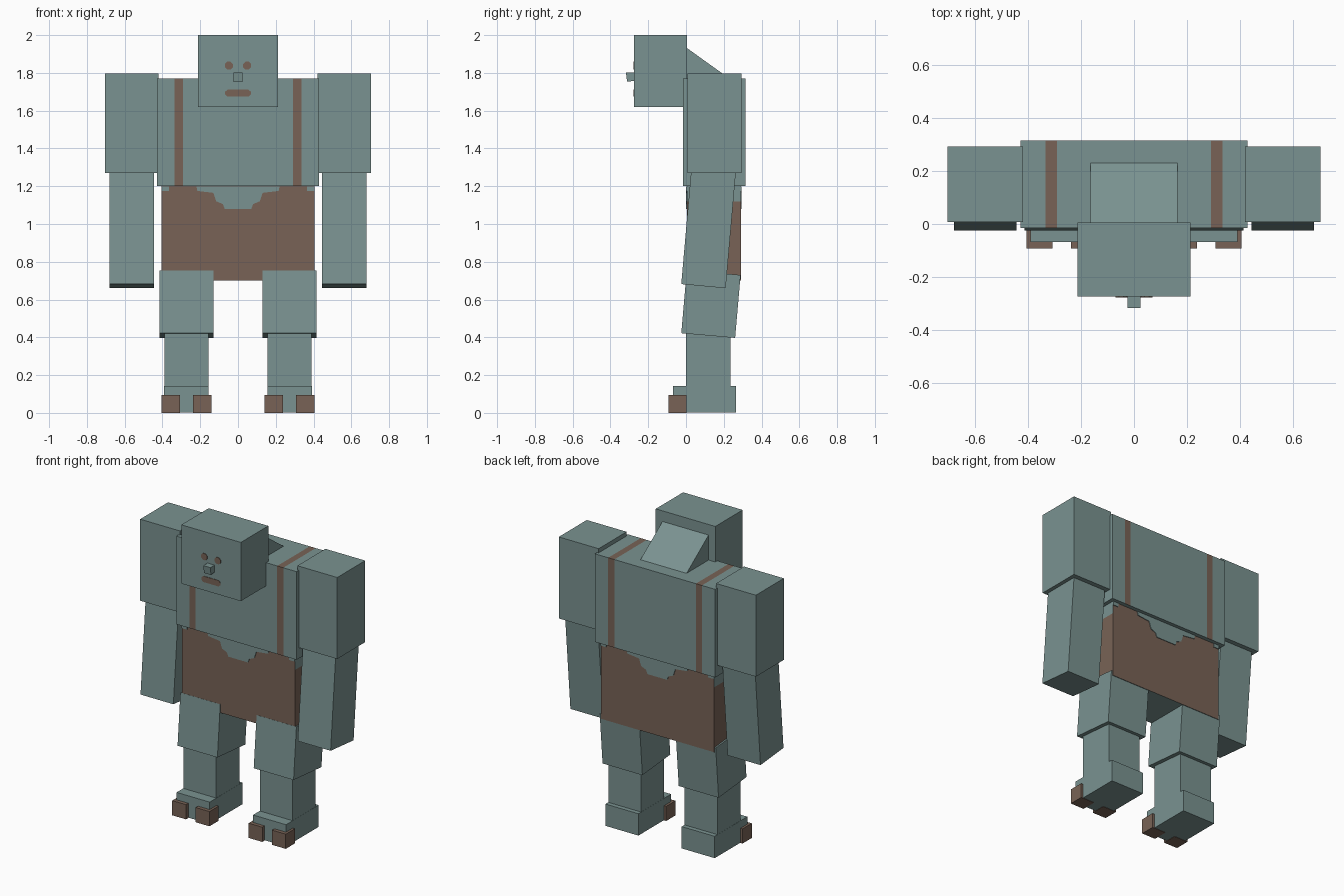
import bpy, bmesh, math
from mathutils import Vector

if "Cube" in bpy.data.objects:
    bpy.data.objects.remove(bpy.data.objects["Cube"])


def material(name, rgb):
    m = bpy.data.materials.new(name)
    m.diffuse_color = (*rgb, 1)
    m.use_nodes = True
    m.node_tree.nodes["Principled BSDF"].inputs["Base Color"].default_value = m.diffuse_color
    return m


TEAL = material("grey_teal", (0.195, 0.290, 0.282))
BROWN = material("leather_brown", (0.188, 0.124, 0.093))


def finish(name, bm, *mats):
    bmesh.ops.recalc_face_normals(bm, faces=bm.faces)
    me = bpy.data.meshes.new(name)
    bm.to_mesh(me)
    bm.free()
    for m in mats:
        me.materials.append(m)
    ob = bpy.data.objects.new(name, me)
    bpy.context.collection.objects.link(ob)
    return ob


def prism_bm(pts, axis, a, b):
    """Extrude a flat outline along x (outline in y,z) or y (outline in x,z)."""
    bm = bmesh.new()
    place = (lambda p, t: (t, p[0], p[1])) if axis == "x" else (lambda p, t: (p[0], t, p[1]))
    f = bm.faces.new([bm.verts.new(place(p, a)) for p in pts])
    r = bmesh.ops.extrude_face_region(bm, geom=[f])
    shift = Vector((b - a, 0, 0)) if axis == "x" else Vector((0, b - a, 0))
    bmesh.ops.translate(bm, verts=[v for v in r["geom"] if isinstance(v, bmesh.types.BMVert)], vec=shift)
    return bm


def prism(name, pts, axis, a, b, mat):
    return finish(name, prism_bm(pts, axis, a, b), mat)


def box_bm(x, y, z):
    return prism_bm([(y[0], z[0]), (y[1], z[0]), (y[1], z[1]), (y[0], z[1])], "x", *x)


def box(name, x, y, z, mat=TEAL):
    return finish(name, box_bm(x, y, z), mat)


def ellipse(cx, cz, rx, rz, n):
    return [(cx + rx * math.cos((i + .5) * math.tau / n),
             cz + rz * math.sin((i + .5) * math.tau / n)) for i in range(n)]


# Head, nose and sloping neck
box("head", (-0.213, 0.213), (-0.275, 0.005), (1.62, 2.0))
prism("nose", [(-0.318, 1.803), (-0.312, 1.753), (-0.265, 1.759), (-0.265, 1.803)], "x", -0.025, 0.025, TEAL)
prism("neck", [(0.0, 1.935), (0.23, 1.77), (0.15, 1.66), (-0.08, 1.825)], "x", -0.165, 0.165, TEAL)

# Painted face
for s, side in ((-1, "left"), (1, "right")):
    prism("eye_" + side, ellipse(s * 0.048, 1.838, 0.023, 0.023, 8), "y", -0.278, -0.272, BROWN)
prism("mouth", [(-0.068, 1.685), (-0.055, 1.674), (0.055, 1.674), (0.068, 1.685),
                (0.068, 1.70), (0.055, 1.712), (-0.055, 1.712), (-0.068, 1.70)], "y", -0.278, -0.272, BROWN)

# Chest with straps cut into front, top and back
bm = box_bm((-0.43, 0.43), (-0.016, 0.316), (1.20, 1.77))
for cut in (-0.335, -0.292, 0.292, 0.335):
    bmesh.ops.bisect_plane(bm, geom=bm.verts[:] + bm.edges[:] + bm.faces[:],
                           plane_co=(cut, 0, 0), plane_no=(1, 0, 0))
for f in bm.faces:
    c = f.calc_center_median()
    f.material_index = int(0.292 < abs(c.x) < 0.335 and c.z > 1.21)
finish("chest", bm, TEAL, BROWN)

# Trousers: brown walls, bare band high on the sides, plain underside
bm = box_bm((-0.405, 0.405), (0.005, 0.29), (0.70, 1.20))
bmesh.ops.bisect_plane(bm, geom=bm.verts[:] + bm.edges[:] + bm.faces[:],
                       plane_co=(0, 0, 1.12), plane_no=(0, 0, 1))
for f in bm.faces:
    c = f.calc_center_median()
    side_band = abs(c.x) > 0.4 and c.z > 1.12
    f.material_index = 0 if side_band or c.z < 0.71 or c.z > 1.19 else 1
finish("trousers", bm, TEAL, BROWN)

# Bare belly dip and waist corners, front and back
half = [(0.07, 1.08), (0.08, 1.105), (0.115, 1.12), (0.13, 1.165), (0.215, 1.175), (0.22, 1.199)]
dip = half + [(-x, z) for x, z in reversed(half)]
for end, y0, y1 in (("front", 0.001, 0.008), ("back", 0.287, 0.294)):
    prism("belly_dip_" + end, dip, "y", y0, y1, TEAL)
    for s, side in ((-1, "left"), (1, "right")):
        prism(f"waist_corner_{end}_{side}", [(s * 0.365, 1.175), (s * 0.405, 1.175),
              (s * 0.405, 1.199), (s * 0.365, 1.199)], "y", y0, y1, TEAL)

# Arms and legs
for s, side in ((-1, "left"), (1, "right")):
    def span(a, b):
        return (min(s * a, s * b), max(s * a, s * b))
    box("upper_arm_" + side, span(0.42, 0.705), (0.007, 0.293), (1.27, 1.797))
    prism("forearm_" + side, [(-0.025, 0.682), (0.21, 0.66), (0.265, 1.29), (0.03, 1.312)],
          "x", *span(0.445, 0.68), TEAL)
    prism("thigh_" + side, [(-0.025, 0.422), (0.26, 0.397), (0.289, 0.73), (0.004, 0.755)],
          "x", *span(0.13, 0.415), TEAL)
    box("shin_" + side, span(0.156, 0.39), (0.0, 0.236), (0.05, 0.45))
    box("foot_" + side, span(0.155, 0.391), (-0.068, 0.265), (0.002, 0.143))
    box("inner_toe_" + side, span(0.14, 0.238), (-0.092, 0.002), (0.0, 0.095), BROWN)
    box("outer_toe_" + side, span(0.308, 0.406), (-0.092, 0.002), (0.0, 0.095), BROWN)
